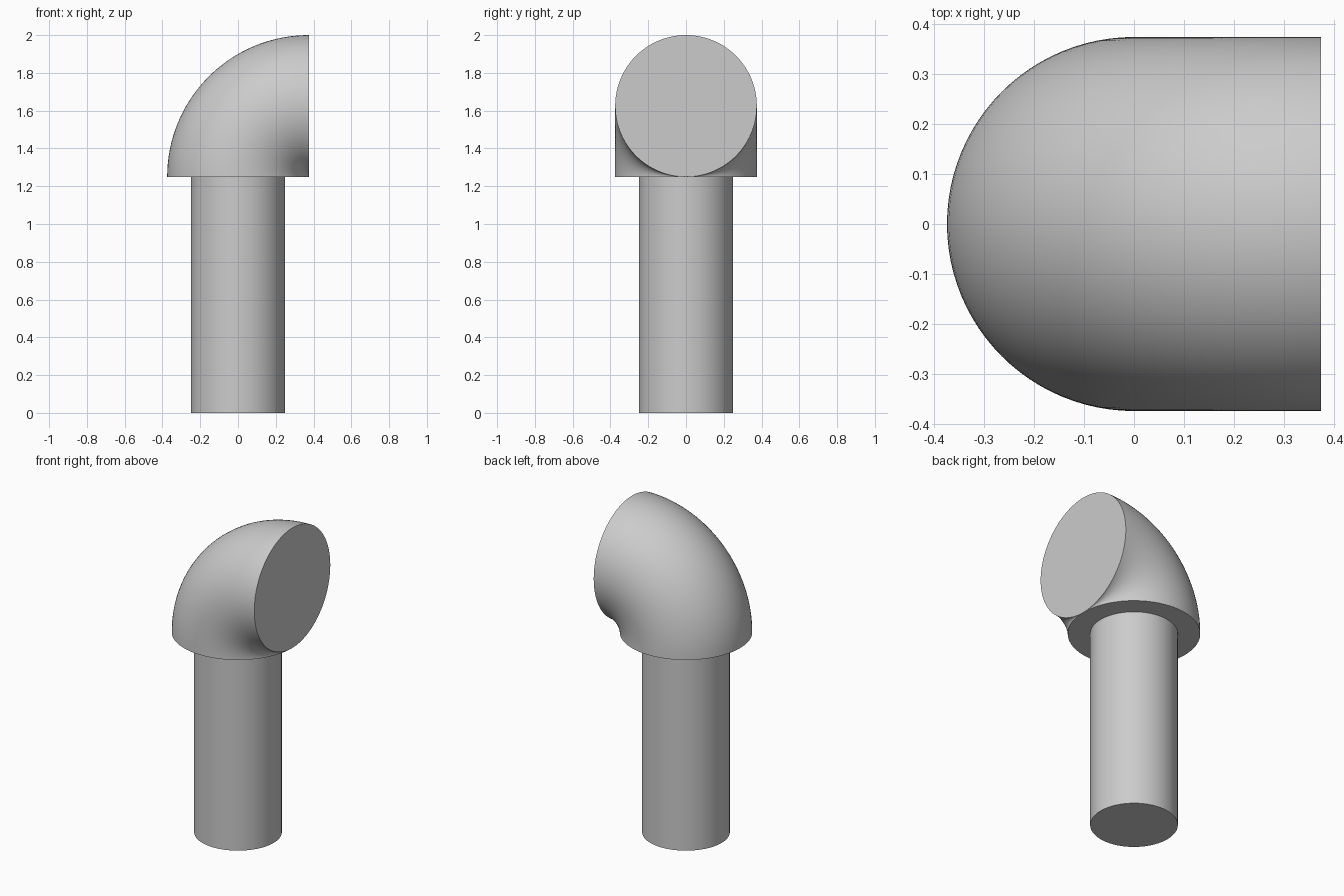
import bpy, bmesh, math
from mathutils import Vector

cube = bpy.data.objects.get("Cube")
if cube:
    bpy.data.objects.remove(cube, do_unlink=True)

PIPE_R, HOOD_R, NECK_Z = 0.248, 0.375, 1.25
SIDES, STEPS = 96, 32

grey = bpy.data.materials.new("light grey")
grey.use_nodes = True
grey.diffuse_color = (0.6, 0.6, 0.6, 1)
grey.node_tree.nodes["Principled BSDF"].inputs["Base Color"].default_value = (0.6, 0.6, 0.6, 1)


def finish(obj):
    """Colour the part and smooth it, keeping the rims sharp."""
    obj.data.materials.append(grey)
    bpy.ops.object.select_all(action='DESELECT')
    obj.select_set(True)
    bpy.context.view_layer.objects.active = obj
    bpy.ops.object.shade_smooth_by_angle(angle=math.radians(35))


# Upright pipe
bpy.ops.mesh.primitive_cylinder_add(vertices=SIDES, radius=PIPE_R, depth=NECK_Z,
                                    location=(0, 0, NECK_Z / 2))
pipe = bpy.context.object
pipe.name = "upright_pipe"
finish(pipe)

# Elbow hood: a disc swept a quarter turn about its own right edge
bm = bmesh.new()
bmesh.ops.create_circle(bm, segments=SIDES, radius=HOOD_R, cap_ends=True)
bmesh.ops.translate(bm, verts=bm.verts, vec=(0, 0, NECK_Z))
bmesh.ops.spin(bm, geom=bm.verts[:] + bm.edges[:] + bm.faces[:],
               cent=Vector((HOOD_R, 0, NECK_Z)), axis=(0, 1, 0),
               angle=math.pi / 2, steps=STEPS)

# Close the bottom rim if the sweep carried its disc away
rim = [e for e in bm.edges if e.is_boundary]
if rim:
    bmesh.ops.holes_fill(bm, edges=rim, sides=0)
bmesh.ops.remove_doubles(bm, verts=bm.verts, dist=0.0001)
bmesh.ops.recalc_face_normals(bm, faces=bm.faces)

mesh = bpy.data.meshes.new("elbow_hood")
bm.to_mesh(mesh)
bm.free()
hood = bpy.data.objects.new("elbow_hood", mesh)
bpy.context.collection.objects.link(hood)
finish(hood)
